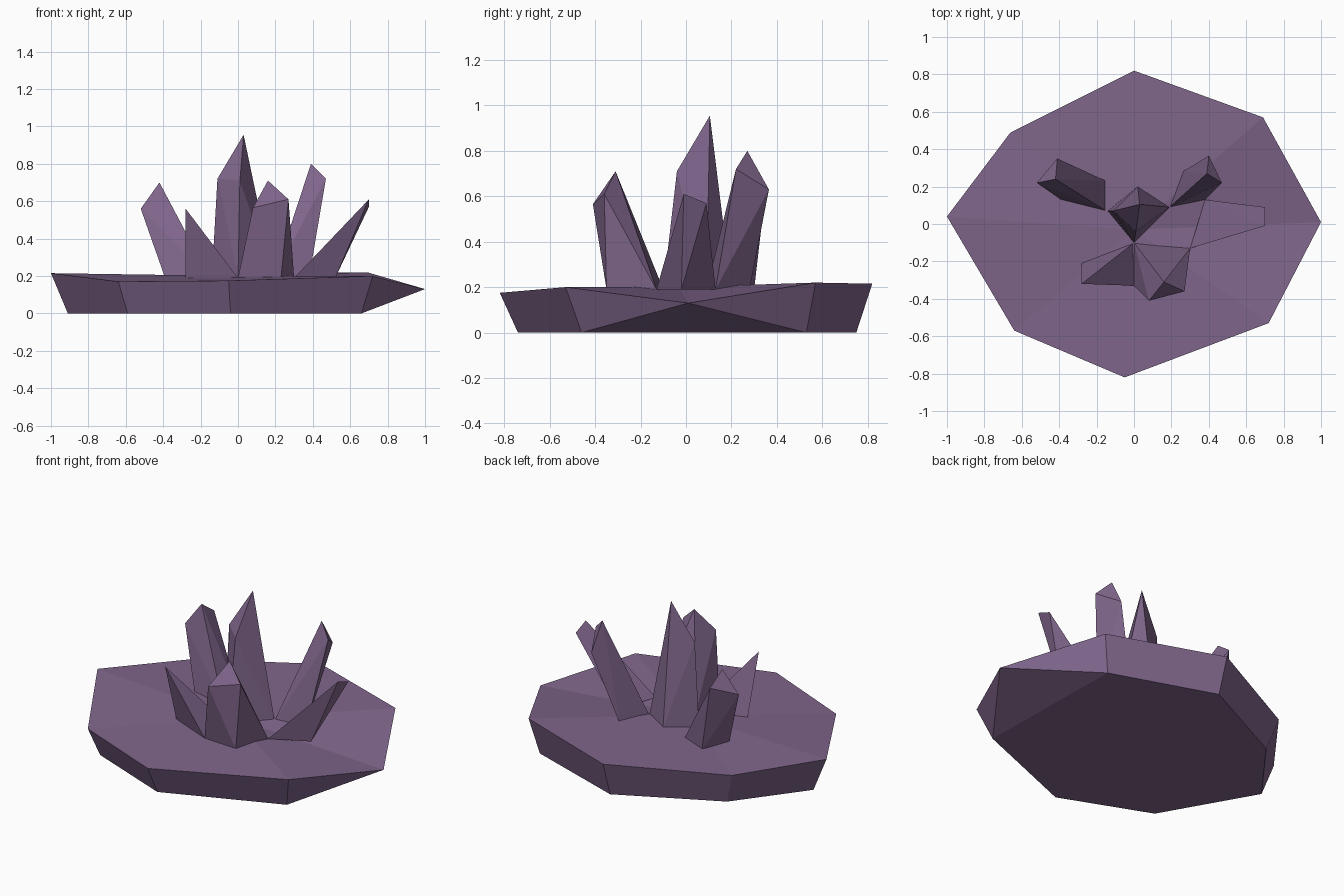
import bpy
import bmesh

cube = bpy.data.objects.get("Cube")
if cube:
    bpy.data.objects.remove(cube, do_unlink=True)

# One dusty purple stone for everything
COLOUR = (0.216, 0.133, 0.262, 1.0)
stone = bpy.data.materials.new("dusty_purple")
stone.use_nodes = True
stone.diffuse_color = COLOUR
bsdf = next(n for n in stone.node_tree.nodes if n.type == 'BSDF_PRINCIPLED')
bsdf.inputs["Base Color"].default_value = COLOUR
bsdf.inputs["Roughness"].default_value = 0.9


def finish(name, bm):
    bmesh.ops.recalc_face_normals(bm, faces=bm.faces[:])
    mesh = bpy.data.meshes.new(name)
    bm.to_mesh(mesh)
    bm.free()
    mesh.materials.append(stone)
    obj = bpy.data.objects.new(name, mesh)
    bpy.context.collection.objects.link(obj)
    return obj


def crystal(name, foot, tips, ground=0.19):
    """Faceted shard: the hull of its footprint and its tip corners."""
    bm = bmesh.new()
    for x, y in foot:
        bm.verts.new((x, y, ground))
    for tip in tips:
        bm.verts.new(tip)
    bmesh.ops.convex_hull(bm, input=bm.verts[:])
    bmesh.ops.dissolve_limit(bm, angle_limit=0.03, verts=bm.verts[:], edges=bm.edges[:])
    return finish(name, bm)


# Rock slab: uneven rim, flat underside, the right-hand rim point has no foot
RIM = [(-1, .04, .215), (-.64, -.57, .17), (-.05, -.82, .175), (.72, -.53, .2),
       (1, .01, .13), (.69, .57, .22), (0, .82, .215), (-.66, .49, .195)]
FOOT = [(-.91, .04), (-.59, -.52), (-.04, -.74), (.66, -.46),
        None, (.64, .53), (0, .75), (-.6, .45)]
bm = bmesh.new()
rim = [bm.verts.new(p) for p in RIM]
foot = [bm.verts.new((*p, 0)) if p else None for p in FOOT]
centre = bm.verts.new((0, -.03, .2))
for i in range(len(rim)):
    j = (i + 1) % len(rim)
    bm.faces.new((rim[i], rim[j], centre))
    bm.faces.new([v for v in (foot[i], foot[j], rim[j], rim[i]) if v])
bm.faces.new((foot[3], foot[5], rim[4]))
bm.faces.new([v for v in foot if v])
finish("rock_slab", bm)

# Crystals: footprint corners, then shoulders and tip
crystal("centre_crystal",
        [(0, -.1), (-.14, .07), (.02, .2), (.19, .09)],
        [(-.11, .07, .72), (.01, -.04, .71), (.03, .105, .955)])
crystal("back_right_crystal",
        [(-.39, .13), (-.32, .3), (-.15, .23), (-.15, .07)],
        [(-.52, .22, .56), (-.41, .35, .62), (-.42, .24, .7)])
crystal("back_left_crystal",
        [(.26, .28), (.38, .13), (.19, .09)],
        [(.4, .365, .63), (.47, .22, .72), (.39, .27, .8)])
crystal("front_crystal",
        [(0, -.33), (.23, -.35), (.3, -.13), (0, -.1)],
        [(.08, -.41, .565), (.27, -.36, .61), (.16, -.31, .71)])
crystal("front_right_crystal",
        [(-.28, -.21), (0, -.33), (0, -.1)],
        [(-.28, -.32, .56)])
crystal("left_crystal",
        [(.3, -.13), (.52, -.02), (.38, .13)],
        [(.7, -.01, .61), (.7, .09, .57)])
